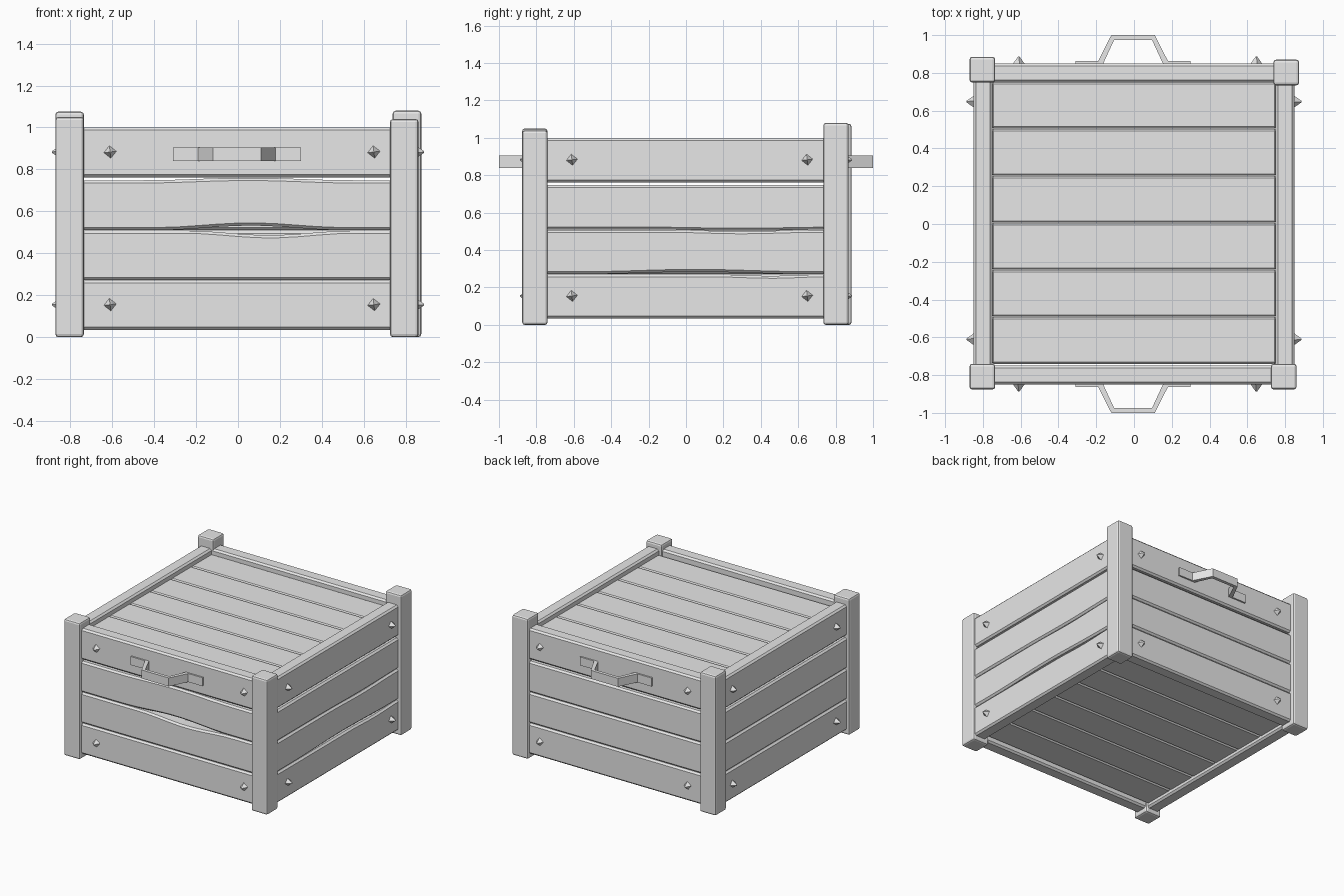
import bpy, bmesh, math
from mathutils import Matrix, Vector

cube = bpy.data.objects.get("Cube")
if cube:
    bpy.data.objects.remove(cube, do_unlink=True)

grey = bpy.data.materials.new("plain grey")
grey.use_nodes = True
grey.diffuse_color = (0.8, 0.8, 0.8, 1)
grey.node_tree.nodes["Principled BSDF"].inputs["Base Color"].default_value = (0.8, 0.8, 0.8, 1)


def finish(name, bm, matrix=None):
    bmesh.ops.recalc_face_normals(bm, faces=bm.faces)
    mesh = bpy.data.meshes.new(name)
    bm.to_mesh(mesh)
    bm.free()
    mesh.materials.append(grey)
    ob = bpy.data.objects.new(name, mesh)
    bpy.context.collection.objects.link(ob)
    if matrix:
        ob.matrix_world = matrix
    return ob


def loft(name, rings, matrix=None):
    """Skin closed rings of equal size and cap both ends."""
    bm = bmesh.new()
    loops = [[bm.verts.new(p) for p in ring] for ring in rings]
    n = len(loops[0])
    for a, b in zip(loops, loops[1:]):
        for i in range(n):
            j = (i + 1) % n
            bm.faces.new((a[i], a[j], b[j], b[i]))
    bm.faces.new(loops[0])
    bm.faces.new(loops[-1])
    return finish(name, bm, matrix)


def box(name, lo, hi, bevel, segments=1):
    lo, hi = Vector(lo), Vector(hi)
    bm = bmesh.new()
    bmesh.ops.create_cube(bm, size=1)
    bmesh.ops.scale(bm, vec=hi - lo, verts=bm.verts)
    bmesh.ops.translate(bm, vec=(lo + hi) / 2, verts=bm.verts)
    bmesh.ops.bevel(bm, geom=bm.edges[:], offset=bevel, segments=segments,
                    profile=0.5, affect='EDGES')
    return finish(name, bm)


def swell(u, warp):
    """Smooth bump: centre, half width, height."""
    centre, half, height = warp
    t = min(abs(u - centre) / half, 1)
    return height * (0.5 + 0.5 * math.cos(math.pi * t))


WALL, THICK, HALF, C = 0.85, 0.1, 0.76, 0.013
FLAT = (0, 1, 0)


def wall_plank(name, z0, z1, low, high, matrix):
    """Chamfered board whose long edges may be warped."""
    rings = []
    for i in range(17):
        u = -HALF + 2 * HALF * i / 16
        a, b = z0 + swell(u, low), z1 + swell(u, high)
        f, k = -WALL, -WALL + THICK
        rings.append([(u, f, a + C), (u, f + C, a), (u, k - C, a), (u, k, a + C),
                      (u, k, b - C), (u, k - C, b), (u, f + C, b), (u, f, b - C)])
    return loft(name, rings, matrix)


# Warped edges, keyed by wall and plank: (lower edge, upper edge)
warps = {
    ("front", 1): (FLAT, (0.15, 0.4, -0.022)),
    ("front", 2): ((0.06, 0.45, 0.022), (0.05, 0.5, 0.012)),
    ("right", 0): (FLAT, (0.45, 0.3, -0.008)),
    ("right", 1): ((0.05, 0.6, 0.012), (0.3, 0.4, -0.008)),
    ("right", 2): ((0.3, 0.5, -0.006), FLAT),
}
levels = [(0.035, 0.27), (0.272, 0.508), (0.51, 0.748), (0.762, 1.0)]

for side, name in enumerate(("front", "right", "back", "left")):
    turn = Matrix.Rotation(side * math.pi / 2, 4, 'Z')
    sign = 1 if side < 2 else -1

    # Wall boards
    for i, (z0, z1) in enumerate(levels):
        low, high = warps.get((name, i), (FLAT, FLAT))
        wall_plank(f"{name}_plank_{i + 1}", z0, z1, low, high, turn)

    # Diamond studs
    for u in (-0.61, 0.648):
        for z in (0.155, 0.883):
            bm = bmesh.new()
            bmesh.ops.create_cone(bm, cap_ends=True, segments=4, radius1=0.035,
                                  radius2=0.003, depth=0.045)
            place = (turn @ Matrix.Translation((sign * u, -WALL - 0.0155, z))
                     @ Matrix.Rotation(math.pi / 2, 4, 'X')
                     @ Matrix.Rotation(0.12, 4, 'Z'))
            finish(f"{name}_stud", bm, place)

    # Bent strap handles
    if name in ("front", "back"):
        outer = [(0.305, 0.012), (0.185, 0.012), (0.115, 0.15)]
        inner = [(0.305, -0.005), (0.16, -0.005), (0.1, 0.125)]
        path = [(-u, o, -v, p) for (u, o), (v, p) in zip(outer, inner)]
        path += [(-u, o, -v, p) for u, o, v, p in reversed(path)]
        shift = -0.005 * sign
        rings = [[(u + shift, -WALL - o, 0.84), (u + shift, -WALL - o, 0.905),
                  (v + shift, -WALL - p, 0.905), (v + shift, -WALL - p, 0.84)]
                 for u, o, v, p in path]
        loft(f"{name}_handle", rings, turn)

# Lid and floor boards
for i in range(6):
    y = -0.74 + i * 0.249
    for name, z0, z1 in (("lid_plank", 0.87, 0.96), ("floor_plank", 0.065, 0.155)):
        box(f"{name}_{i + 1}", (-0.755, y, z0), (0.755, y + 0.247, z1), 0.01)

# Corner posts, slightly uneven
R = 0.068
for name, x, y, top in (("front_left_post", 0.793, -0.808, 1.04),
                        ("front_right_post", -0.803, -0.808, 1.05),
                        ("back_left_post", 0.806, 0.802, 1.08),
                        ("back_right_post", -0.803, 0.817, 1.075)):
    box(name, (x - R, y - R, 0), (x + R, y + R, top), 0.014, 2)
